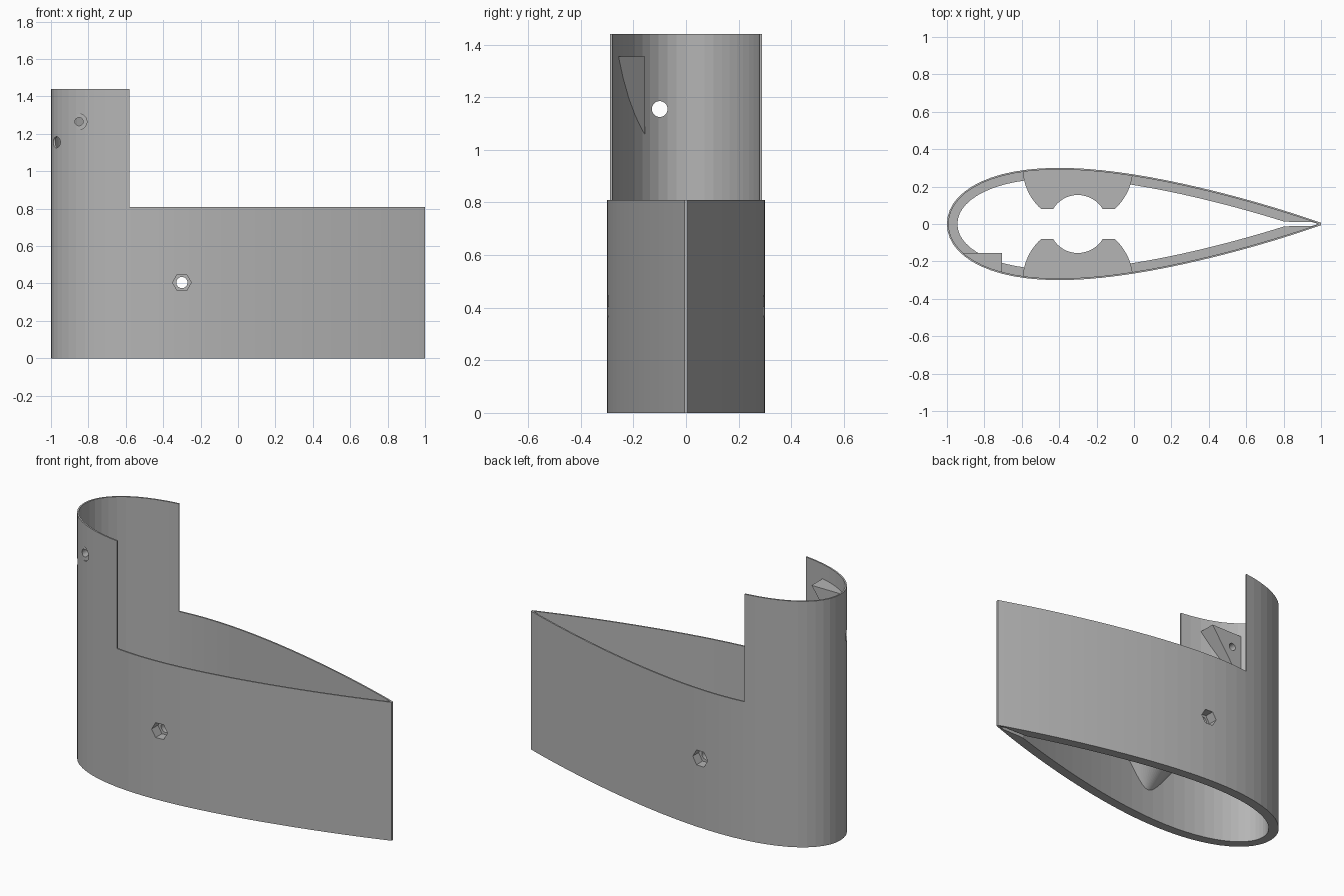
import bpy, bmesh, math
from mathutils import Matrix, Vector

old = bpy.data.objects.get("Cube")
if old:
    bpy.data.objects.remove(old, do_unlink=True)

grey = bpy.data.materials.new("plain_grey")
grey.use_nodes = True
colour = (0.46, 0.46, 0.46, 1)
grey.diffuse_color = colour
grey.node_tree.nodes["Principled BSDF"].inputs["Base Color"].default_value = colour

HEIGHT, STEP_Z, LEDGE_Z = 1.44, 0.81, 0.405
BOLT_X, BOLT_Z = -0.3, 0.405
BOSS_R, BOSS_TOP, BOSS_TIP = 0.295, 0.49, 0.097


def make(name, bm):
    bmesh.ops.recalc_face_normals(bm, faces=bm.faces)
    mesh = bpy.data.meshes.new(name)
    bm.to_mesh(mesh)
    bm.free()
    mesh.materials.append(grey)
    obj = bpy.data.objects.new(name, mesh)
    bpy.context.scene.collection.objects.link(obj)
    return obj


def prism(name, outline, low, high, axis="Z"):
    """Extrude a flat outline along z, or an x-z outline along y."""
    bm = bmesh.new()
    place = (lambda a, b: (a, b, low)) if axis == "Z" else (lambda a, b: (a, low, b))
    face = bm.faces.new([bm.verts.new(place(a, b)) for a, b in outline])
    ext = bmesh.ops.extrude_face_region(bm, geom=[face])["geom"]
    move = Vector((0, 0, high - low)) if axis == "Z" else Vector((0, high - low, 0))
    bmesh.ops.translate(bm, verts=[v for v in ext if isinstance(v, bmesh.types.BMVert)], vec=move)
    return make(name, bm)


def rod(name, r1, r2, start, end, sides=32):
    """Cylinder, cone or hexagonal bar between two points."""
    a, b = Vector(start), Vector(end)
    turn = (b - a).to_track_quat("Z", "Y").to_matrix().to_4x4()
    bm = bmesh.new()
    bmesh.ops.create_cone(bm, cap_ends=True, segments=sides, radius1=r1, radius2=r2,
                          depth=(b - a).length,
                          matrix=Matrix.Translation((a + b) / 2) @ turn)
    return make(name, bm)


def box(name, x0, x1, y0, y1, z0, z1):
    return prism(name, [(x0, y0), (x1, y0), (x1, y1), (x0, y1)], z0, z1)


def combine(obj, other, operation):
    """Apply a boolean and discard the other solid."""
    mod = obj.modifiers.new("cut", "BOOLEAN")
    mod.operation, mod.object, mod.solver = operation, other, "EXACT"
    bpy.context.view_layer.update()
    bpy.context.view_layer.objects.active = obj
    bpy.ops.object.modifier_apply(modifier=mod.name)
    bpy.data.objects.remove(other, do_unlink=True)


def foil_y(t):
    return 3 * (0.2969 * math.sqrt(t) - 0.126 * t - 0.3516 * t ** 2
                + 0.2843 * t ** 3 - 0.1015 * t ** 4)


def foil(inset=0.0, floor=0.0, tail=()):
    """Symmetrical wing outline, moved inward along its normals."""
    steps = 36
    ts = [(1 - math.cos(math.pi * i / steps)) / 2 for i in range(steps + 1)]
    half = [(2 * t - 1, foil_y(t)) for t in ts]
    upper = []
    for i in range(1, steps + 1):
        a, b = half[i - 1], half[min(i + 1, steps)]
        dx, dy = b[0] - a[0], b[1] - a[1]
        size = math.hypot(dx, dy)
        x, y = half[i][0] + inset * dy / size, half[i][1] - inset * dx / size
        if y > floor:
            upper.append((x, y))
    upper += tail
    return [(inset - 1, 0)] + upper + [(x, -y) for x, y in reversed(upper)]


# Outer shell: thick lower wall, thin socket wall above the ledge
body = prism("wing_fairing", foil(), 0, HEIGHT)
slot = [(0.83, 0.012), (0.95, 0.011), (0.982, 0.001)]
combine(body, prism("inner", foil(0.056, 0.0125, slot), -0.1, LEDGE_Z + 0.05), "DIFFERENCE")
combine(body, prism("socket", foil(0.009, 0.002, [(0.985, 0.001)]), LEDGE_Z, 2), "DIFFERENCE")
combine(body, box("step", -0.58, 1.2, -1, 1, STEP_Z, 2), "DIFFERENCE")

# Two clamp bosses with tapered undersides, hollowed for a round mast
for side in (-1, 1):
    boss = rod("boss", 0, BOSS_R, (BOLT_X, side * 0.3, BOSS_TIP),
               (BOLT_X, side * 0.3, BOSS_TOP), 64)
    combine(boss, prism("bounds", foil(0.004), -0.1, 2), "INTERSECT")
    combine(boss, box("gap", -1, 1, -0.08, 0.08, -0.1, 1), "DIFFERENCE")
    combine(boss, rod("mast", 0.155, 0.155, (BOLT_X, 0, -0.1), (BOLT_X, 0, 1), 48), "DIFFERENCE")
    combine(body, boss, "UNION")

# Screw wedge inside the nose
wedge = prism("wedge", [(-0.705, 1.355), (-1.0, 1.355), (-1.0, 0.931)], -0.5, -0.155, "Y")
combine(wedge, prism("bounds", foil(0.004), 0, 2), "INTERSECT")
combine(body, wedge, "UNION")

# Clamp bolt hole with a hexagonal nut pocket on each side
combine(body, rod("bolt", 0.03, 0.03, (BOLT_X, -1, BOLT_Z), (BOLT_X, 1, BOLT_Z)), "DIFFERENCE")
for side in (-1, 1):
    hexagon = [(BOLT_X + 0.05 * math.cos(k * math.pi / 3),
                BOLT_Z + 0.05 * math.sin(k * math.pi / 3)) for k in range(6)]
    combine(body, prism("nut", hexagon, side * 0.24, side * 0.5, "Y"), "DIFFERENCE")

# Countersunk screw hole through the wedge, and cable hole in the nose
combine(body, rod("screw", 0.022, 0.022, (-0.85, -0.5, 1.265), (-0.85, -0.1, 1.265)), "DIFFERENCE")
combine(body, rod("head", 0.042, 0.042, (-0.85, -0.5, 1.265), (-0.85, -0.205, 1.265)), "DIFFERENCE")
combine(body, rod("cable", 0.03, 0.03, (-1.2, -0.1, 1.155), (-0.8, -0.1, 1.155)), "DIFFERENCE")
